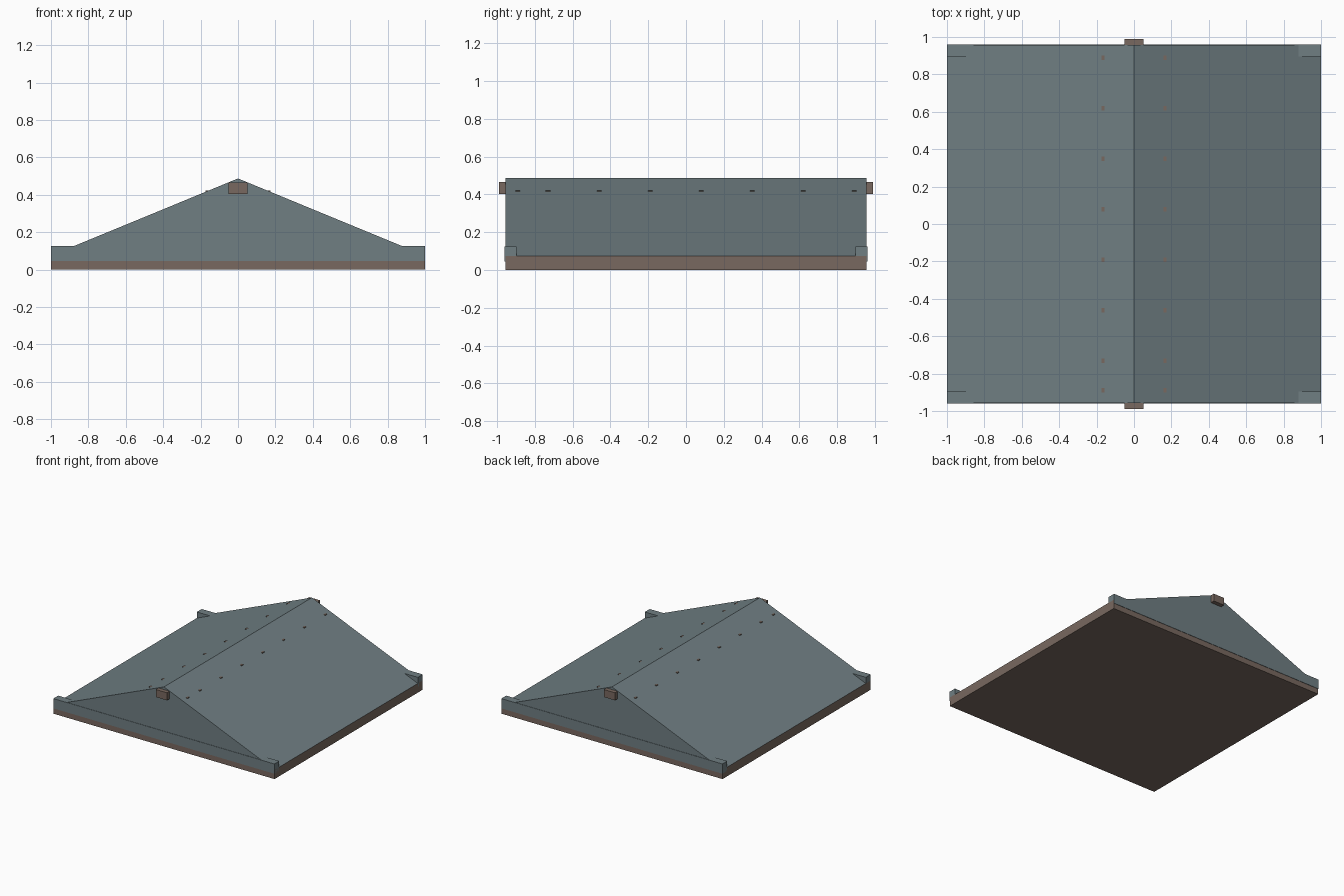
import bpy, bmesh

if "Cube" in bpy.data.objects:
    bpy.data.objects.remove(bpy.data.objects["Cube"])


def material(name, rgb):
    m = bpy.data.materials.new(name)
    m.diffuse_color = (*rgb, 1)
    m.use_nodes = True
    m.node_tree.nodes["Principled BSDF"].inputs["Base Color"].default_value = m.diffuse_color
    return m


SLATE = material("slate", (0.16, 0.21, 0.225))
TIMBER = material("timber", (0.19, 0.14, 0.115))


def extrude_profile(name, pts, y0, y1, mat):
    """Extrude an XZ outline from y0 to y1."""
    bm = bmesh.new()
    face = bm.faces.new([bm.verts.new((x, y0, z)) for x, z in pts])
    ext = bmesh.ops.extrude_face_region(bm, geom=[face])
    verts = [g for g in ext["geom"] if isinstance(g, bmesh.types.BMVert)]
    bmesh.ops.translate(bm, verts=verts, vec=(0, y1 - y0, 0))
    bmesh.ops.recalc_face_normals(bm, faces=bm.faces[:])
    mesh = bpy.data.meshes.new(name)
    bm.to_mesh(mesh)
    bm.free()
    mesh.materials.append(mat)
    ob = bpy.data.objects.new(name, mesh)
    bpy.context.collection.objects.link(ob)
    return ob


def box(name, x0, x1, y0, y1, z0, z1, mat):
    return extrude_profile(name, [(x0, z0), (x1, z0), (x1, z1), (x0, z1)], y0, y1, mat)


EAVE, RIDGE, END = 0.075, 0.487, 0.956

# Timber base and solid gabled roof
box("base_slab", -1, 1, -END, END, 0, EAVE, TIMBER)
extrude_profile("gable_roof", [(-1, EAVE), (1, EAVE), (0, RIDGE)], -END, END, SLATE)

# Ridge beam poking out at both gables
box("ridge_beam", -0.05, 0.05, -0.99, 0.99, 0.403, 0.465, TIMBER)

# Boards across the foot of each gable, rising at the corners
for side, y in (("front", -0.9275), ("back", 0.9275)):
    box(side + "_gable_board", -1, 1, y - 0.0315, y + 0.0315, 0.045, 0.125, SLATE)

# Small pegs along both slopes near the ridge
peg_rows = [-0.89] + [-0.73 + 0.27 * i for i in range(7)]
for s in (-1, 1):
    for i, y in enumerate(peg_rows):
        x0, x1 = sorted((s * 0.135, s * 0.174))
        box(f"roof_peg_{'right' if s > 0 else 'left'}_{i}", x0, x1,
            y - 0.012, y + 0.012, 0.39, 0.422, TIMBER)
